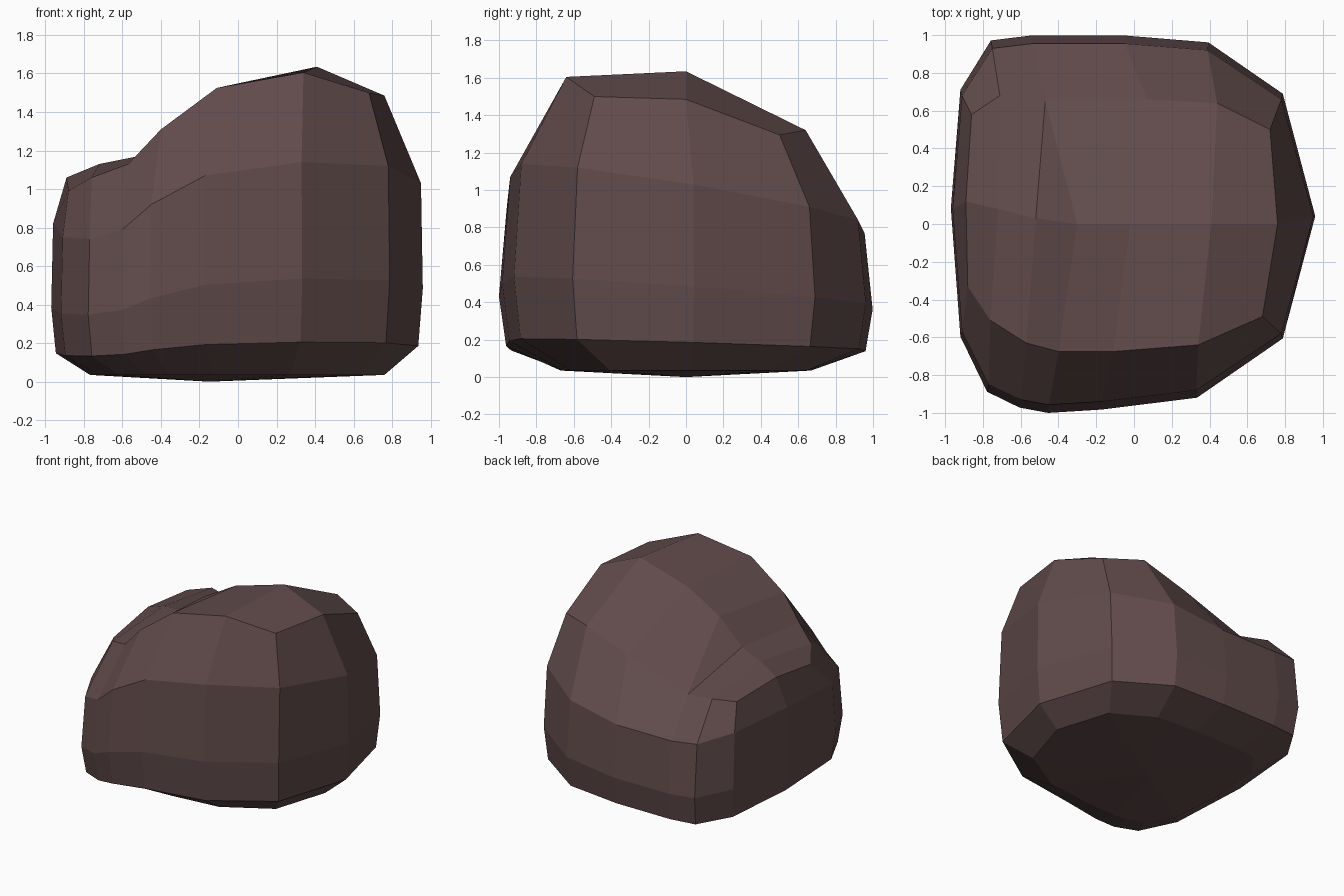
import bpy, bmesh

if "Cube" in bpy.data.objects:
    bpy.data.objects.remove(bpy.data.objects["Cube"])

# One row per vertical column, anticlockwise from the right side:
# shoulder point (x, y, z), then crown-rim point (x, y, z)
columns = [
    (.95, .04, 1.03, .76, .00, 1.485),
    (.78, .66, .91, .72, .50, 1.295),
    (.39, .92, .84, .44, .64, 1.32),
    (-.05, .955, .77, .07, .66, 1.19),
    (-.54, .955, .77, -.47, .65, 1.01),
    (-.75, .93, .79, -.71, .68, 1.05),
    (-.91, .68, .83, -.86, .58, 1.03),
    (-.96, .08, .82, -.89, .12, 1.06),
    (-.91, -.57, .75, -.88, -.33, .99),
    (-.77, -.85, .74, -.76, -.51, 1.06),
    (-.60, -.93, .79, -.57, -.63, 1.13),
    (-.45, -.957, .92, -.40, -.675, 1.31),
    (-.17, -.94, 1.07, -.11, -.675, 1.525),
    (.33, -.88, 1.14, .34, -.64, 1.605),
    (.78, -.58, 1.12, .68, -.49, 1.50),
]
# Ridge running over the crown, peak to low left bump
ridge_points = [(.41, 0, 1.635), (-.02, 0, 1.51), (-.30, 0, 1.35),
                (-.52, .03, 1.17), (-.72, .08, 1.13)]

bm = bmesh.new()
n = len(columns)


def ring(sx, sy, z_of):
    """Horizontal ring derived from the shoulder outline."""
    return [bm.verts.new((c[0] * sx, c[1] * sy, z_of(c[2]))) for c in columns]


# Stacked side rings, bottom to top
base = ring(.80, .70, lambda z: .035)
low = ring(.985, 1.005, lambda z: .18 * z)
mid = ring(1.01, 1.045, lambda z: .47 * z)
shoulder = ring(1, 1, lambda z: z)
rim = [bm.verts.new(c[3:]) for c in columns]
rings = [base, low, mid, shoulder, rim]
for a, b in zip(rings, rings[1:]):
    for i in range(n):
        j = (i + 1) % n
        bm.faces.new((a[i], a[j], b[j], b[i]))

# Shallow underside
centre = bm.verts.new((-.15, 0, 0))
for i in range(n):
    bm.faces.new((base[(i + 1) % n], base[i], centre))

# Crown: strips from the ridge to the front and back rims
g = [bm.verts.new(p) for p in ridge_points]
for i in range(4):
    bm.faces.new((rim[12 - i], rim[13 - i], g[i], g[i + 1]))
for i in range(2):
    bm.faces.new((g[i + 1], g[i], rim[2 + i], rim[3 + i]))
bm.faces.new((g[3], g[2], rim[4]))
bm.faces.new((g[4], g[3], rim[4], rim[5]))
bm.faces.new((rim[7], g[4], rim[5], rim[6]))
bm.faces.new((rim[8], rim[9], g[4], rim[7]))
bm.faces.new((rim[13], rim[14], rim[0], g[0]))
bm.faces.new((g[0], rim[0], rim[1], rim[2]))

bmesh.ops.recalc_face_normals(bm, faces=bm.faces)
mesh = bpy.data.meshes.new("boulder")
bm.to_mesh(mesh)
bm.free()

boulder = bpy.data.objects.new("boulder", mesh)
bpy.context.collection.objects.link(boulder)

# Dark reddish-brown stone
stone = bpy.data.materials.new("stone")
stone.diffuse_color = (.12, .07, .07, 1)
stone.use_nodes = True
stone.node_tree.nodes["Principled BSDF"].inputs["Base Color"].default_value = stone.diffuse_color
mesh.materials.append(stone)
